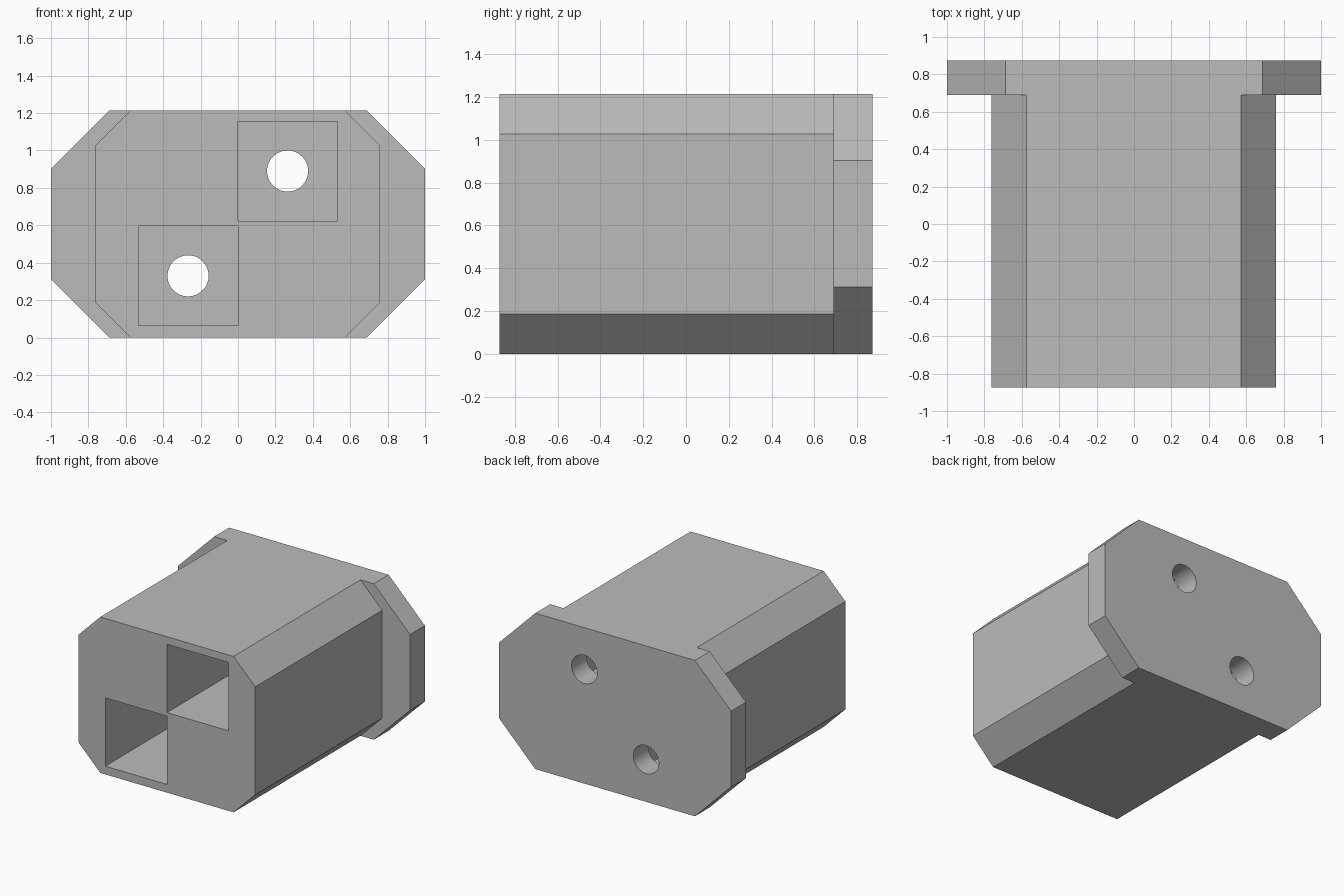
import bpy, bmesh, math
from mathutils import Matrix, Vector

cube = bpy.data.objects.get("Cube")
if cube:
    bpy.data.objects.remove(cube, do_unlink=True)

HEIGHT = 1.215
FRONT, BACK, FLANGE_FRONT = -0.873, 0.873, 0.69

grey = bpy.data.materials.new("plain grey")
grey.use_nodes = True
colour = (0.5, 0.5, 0.5, 1)
grey.diffuse_color = colour
grey.node_tree.nodes["Principled BSDF"].inputs["Base Color"].default_value = colour


def prism(name, outline, y0, y1):
    """Extrude an x-z outline from y0 to y1."""
    bm = bmesh.new()
    face = bm.faces.new([bm.verts.new((x, y0, z)) for x, z in outline])
    new = bmesh.ops.extrude_face_region(bm, geom=[face])["geom"]
    verts = [v for v in new if isinstance(v, bmesh.types.BMVert)]
    bmesh.ops.translate(bm, verts=verts, vec=(0, y1 - y0, 0))
    bmesh.ops.recalc_face_normals(bm, faces=bm.faces)
    mesh = bpy.data.meshes.new(name)
    bm.to_mesh(mesh)
    bm.free()
    mesh.materials.append(grey)
    obj = bpy.data.objects.new(name, mesh)
    bpy.context.collection.objects.link(obj)
    return obj


def chamfered(x0, x1, c):
    """Full-height rectangle with its four corners cut off."""
    h = HEIGHT
    return [(x0 + c, 0), (x1 - c, 0), (x1, c), (x1, h - c),
            (x1 - c, h), (x0 + c, h), (x0, h - c), (x0, c)]


def combine(target, tool, operation):
    """Apply a boolean and discard the tool."""
    mod = target.modifiers.new(operation, "BOOLEAN")
    mod.operation, mod.object, mod.solver = operation, tool, "EXACT"
    bpy.context.view_layer.objects.active = target
    bpy.ops.object.modifier_apply(modifier=mod.name)
    bpy.data.objects.remove(tool, do_unlink=True)


# Chamfered body joined to the wide rear flange
body = prism("connector_housing", chamfered(-0.763, 0.76, 0.187), FRONT, 0.78)
flange = prism("rear_flange", chamfered(-1, 1, 0.312), FLANGE_FRONT, BACK)
combine(body, flange, "UNION")

# Two square pockets, each with a round hole through the back
half, radius, sides = 0.266, 0.11, 48
for x, z in ((0.265, 0.89), (-0.267, 0.33)):
    square = [(x - half, z - half), (x + half, z - half),
              (x + half, z + half), (x - half, z + half)]
    circle = [(x + radius * math.cos(a), z + radius * math.sin(a))
              for a in (math.tau * i / sides for i in range(sides))]
    combine(body, prism("pocket_cutter", square, FRONT - 0.1, FLANGE_FRONT), "DIFFERENCE")
    combine(body, prism("hole_cutter", circle, 0, BACK + 0.1), "DIFFERENCE")

# Merge coplanar faces, then smooth only the round holes
bm = bmesh.new()
bm.from_mesh(body.data)
bmesh.ops.remove_doubles(bm, verts=bm.verts, dist=0.0001)
bmesh.ops.dissolve_limit(bm, angle_limit=0.01, verts=bm.verts, edges=bm.edges)
bm.to_mesh(body.data)
bm.free()
bpy.ops.object.select_all(action="DESELECT")
body.select_set(True)
bpy.context.view_layer.objects.active = body
bpy.ops.object.shade_smooth_by_angle(angle=math.radians(30))
